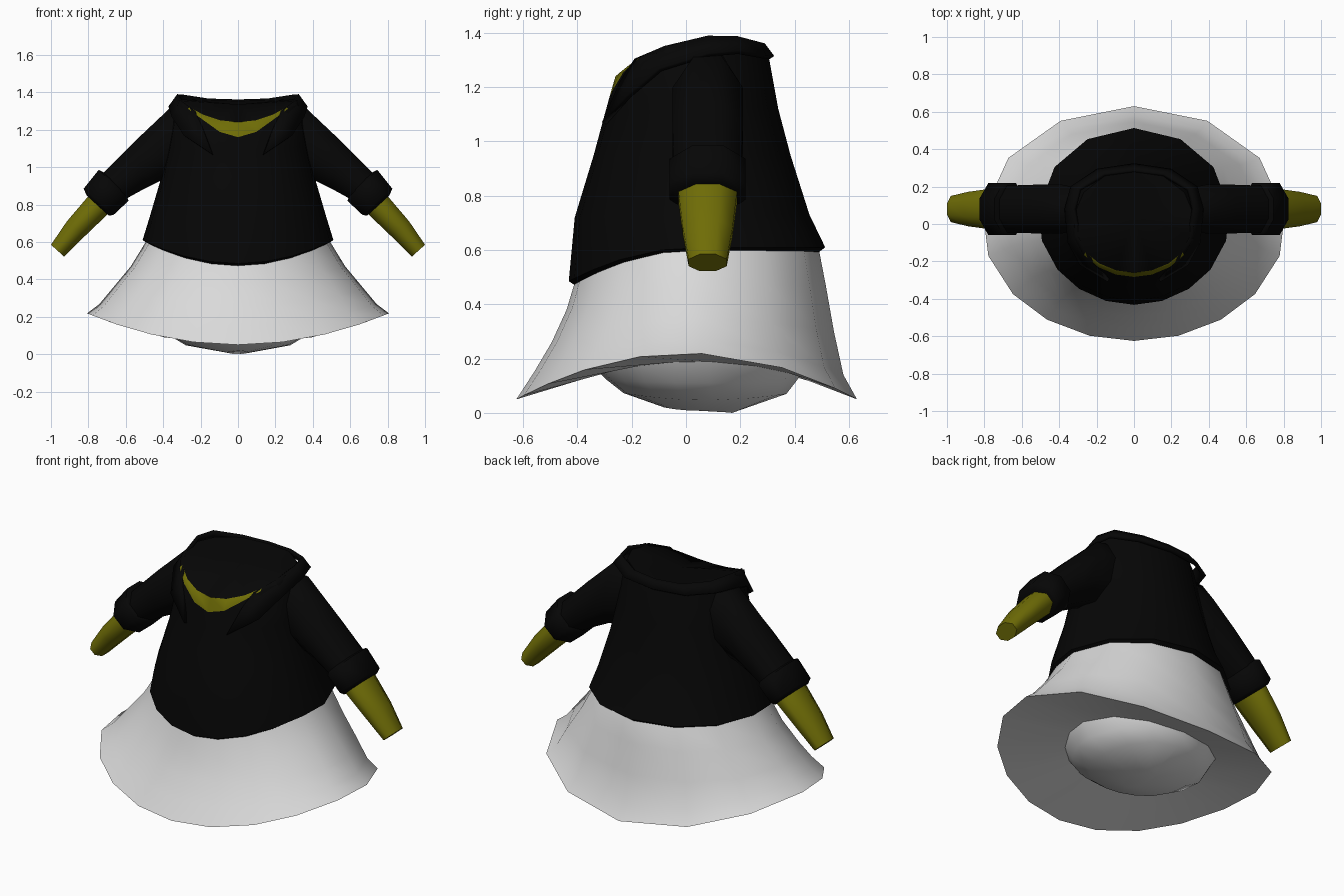
import bpy, bmesh, math

if "Cube" in bpy.data.objects:
    bpy.data.objects.remove(bpy.data.objects["Cube"])

def material(name, color):
    m = bpy.data.materials.new(name)
    m.diffuse_color = (*color, 1)
    m.use_nodes = True
    m.node_tree.nodes["Principled BSDF"].inputs["Base Color"].default_value = m.diffuse_color
    return m

BLACK = material("black cloth", (0.0018, 0.0018, 0.0018))
WHITE = material("white cloth", (0.70, 0.70, 0.70))
YELLOW = material("yellow skin", (0.16, 0.153, 0.002))

def finish(name, bm, mats, angle=50, mirror=False, recalc=False):
    if recalc:
        bmesh.ops.recalc_face_normals(bm, faces=bm.faces)
    mesh = bpy.data.meshes.new(name)
    bm.to_mesh(mesh)
    bm.free()
    ob = bpy.data.objects.new(name, mesh)
    bpy.context.collection.objects.link(ob)
    for m in mats:
        mesh.materials.append(m)
    bpy.ops.object.select_all(action='DESELECT')
    ob.select_set(True)
    bpy.context.view_layer.objects.active = ob
    bpy.ops.object.shade_smooth_by_angle(angle=math.radians(angle))
    if mirror:
        ob.modifiers.new("mirror", 'MIRROR').use_axis[0] = True
    return ob

# Angles around the body, measured from the back; the front is denser
HALF = [0, 29, 56, 85, 106, 127, 145, 163, 180]
ANGLES = [math.radians(a) for a in HALF + [360 - a for a in HALF[-2:0:-1]]]

def loft(rings, bottom=False):
    """Rings bottom to top: front y, back y, half width, z at front, side, back, curve power."""
    bm = bmesh.new()
    loops, bands = [], []
    for yf, yb, rx, zf, zs, zb, *power in rings:
        p = power[0] if power else 2
        loop = []
        for a in ANGLES:
            c = math.cos(a)
            end = zb if c > 0 else zf
            loop.append(bm.verts.new((rx * math.sin(a),
                                      (yf + yb) / 2 + (yb - yf) / 2 * c,
                                      zs + (end - zs) * abs(c) ** p)))
        loops.append(loop)
    n = len(ANGLES)
    for lo, up in zip(loops, loops[1:]):
        bands.append([bm.faces.new((lo[j], up[j], up[(j + 1) % n], lo[(j + 1) % n]))
                      for j in range(n)])
    if bottom:
        bm.faces.new(loops[0])
    return bm, loops, bands

# Flared skirt
SKIRT_RIM = (-.625, .63, .81, .05, .22, .05)
bm, _, _ = loft([
    SKIRT_RIM,
    (-.56, .58, .745, .15, .268, .14),
    (-.495, .545, .68, .26, .345, .30),
    (-.44, .515, .575, .38, .47, .47),
    (-.41, .49, .495, .48, .60, .60),
    (-.39, .46, .465, .54, .66, .66)])
finish("skirt", bm, [WHITE], 80)

# Flat lining that closes the skirt from below
RIM = (-.315, .42, .43, .145, .19, .135)
bm, _, _ = loft([RIM, SKIRT_RIM])
finish("skirt_lining", bm, [WHITE], 40)

# Rounded underside of the body
bm, _, _ = loft([
    (-.08, .17, .06, .02, .008, 0),
    (-.23, .37, .28, .073, .047, .07),
    (-.29, .405, .385, .12, .11, .115),
    RIM], bottom=True)
finish("underside", bm, [WHITE], 40)

# Shirt torso with tucked hem, yellow neckline band and closed neck
bm, loops, bands = loft([
    (-.40, .48, .48, .465, .59, .585),
    (-.432, .513, .512, .485, .61, .61),
    (-.41, .455, .475, .72, .73, .73),
    (-.34, .385, .41, .95, .95, .95),
    (-.305, .34, .375, 1.08, 1.12, 1.12),
    (-.283, .30, .335, 1.16, 1.335, 1.34, 4),
    (-.26, .29, .325, 1.24, 1.365, 1.355)])
for f in bands[-1]:
    if f.calc_center_median().y < -.15:
        f.material_index = 1
centre = bm.verts.new((0, .04, 1.335))
top = loops[-1]
for j in range(len(top)):
    bm.faces.new((top[(j + 1) % len(top)], top[j], centre))
finish("shirt_torso", bm, [BLACK, YELLOW], 50)

# Folded collar: half a strip from the back to the front point, mirrored
UPPER = [(0, .29, 1.362), (.16, .27, 1.367), (.295, .19, 1.388), (.325, .08, 1.39),
         (.30, -.08, 1.352), (.235, -.19, 1.305), (.195, -.245, 1.22)]
LOWER = [(0, .325, 1.315), (.2, .295, 1.318), (.34, .2, 1.335), (.372, .08, 1.325),
         (.355, -.1, 1.27), (.29, -.22, 1.17), (.14, -.31, 1.07)]
bm = bmesh.new()
up = [bm.verts.new(p) for p in UPPER]
lo = [bm.verts.new(p) for p in LOWER]
for j in range(len(up) - 1):
    bm.faces.new((lo[j], up[j], up[j + 1], lo[j + 1]))
collar = finish("collar", bm, [BLACK], 50, mirror=True)
solid = collar.modifiers.new("thickness", 'SOLIDIFY')
solid.thickness = .02

def arm_part(name, mat, rings, sides=8):
    """Rings from shoulder to hand: top x, z, bottom x, z, half depth."""
    bm = bmesh.new()
    loops = []
    for tx, tz, bx, bz, ry in rings:
        loop = []
        for k in range(sides):
            a = 2 * math.pi * (k + .5) / sides
            c = math.cos(a) / math.cos(math.pi / sides)
            s = math.sin(a) / math.cos(math.pi / sides)
            loop.append(bm.verts.new(((tx + bx) / 2 + (tx - bx) / 2 * c, .08 + ry * s,
                                      (tz + bz) / 2 + (tz - bz) / 2 * c)))
        loops.append(loop)
    for l0, l1 in zip(loops, loops[1:]):
        for k in range(sides):
            m = (k + 1) % sides
            bm.faces.new((l0[k], l0[m], l1[m], l1[k]))
    bm.faces.new(loops[0])
    bm.faces.new(loops[-1])
    finish(name, bm, [mat], 62, mirror=True, recalc=True)

# Sleeves, turned-up cuffs and bare forearms
arm_part("sleeve", BLACK, [
    (.28, 1.33, .30, .95, .11),
    (.37, 1.31, .41, .93, .13),
    (.55, 1.14, .50, .885, .13),
    (.72, .97, .60, .83, .125)])
arm_part("cuff", BLACK, [
    (.715, .97, .595, .85, .125),
    (.745, .985, .585, .82, .14),
    (.825, .885, .665, .745, .14),
    (.81, .85, .69, .74, .12)])
arm_part("forearm", YELLOW, [
    (.77, .88, .67, .78, .10),
    (.80, .845, .70, .745, .108),
    (.915, .71, .82, .63, .092),
    (1.0, .585, .93, .522, .07)])
